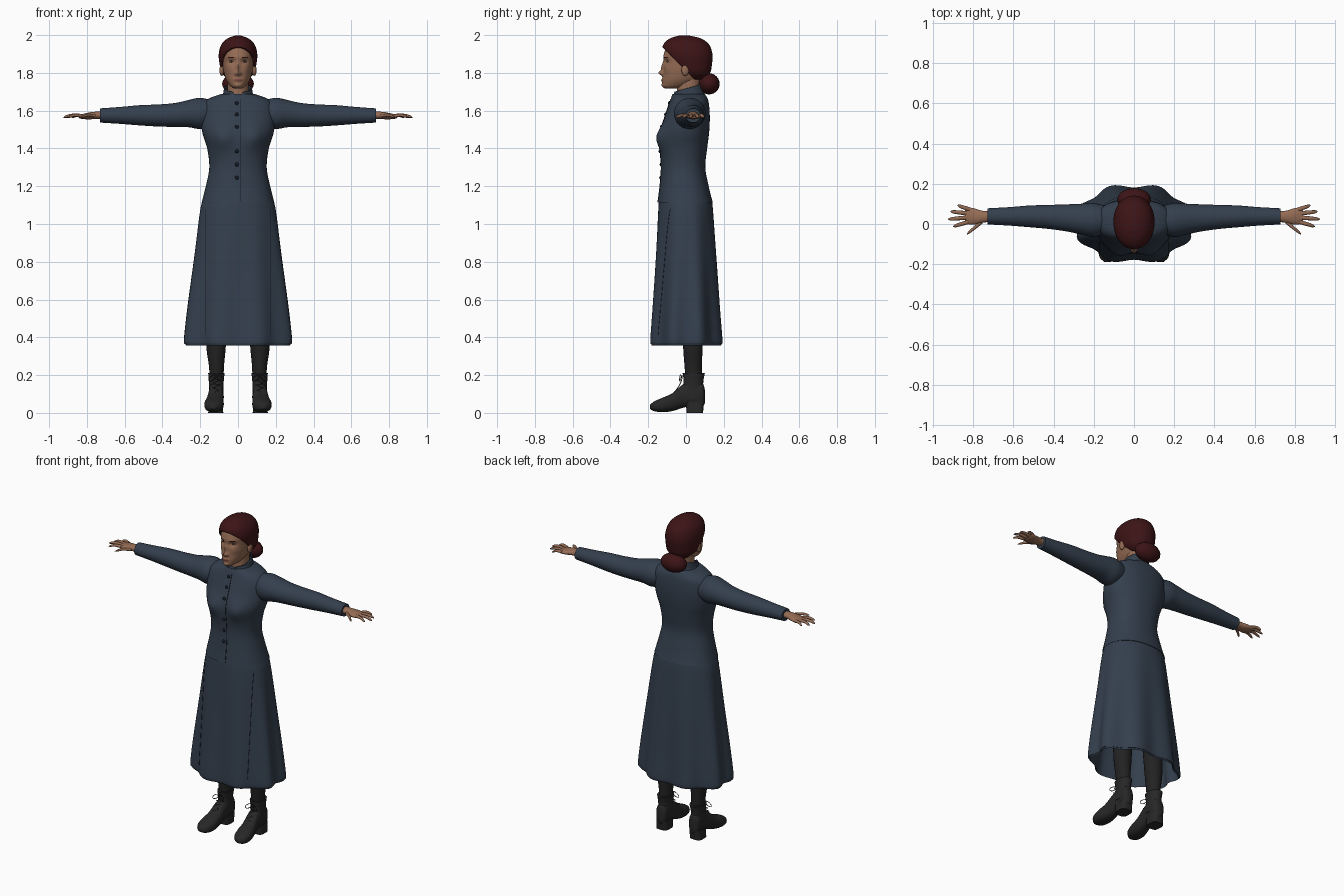
import bpy
import bmesh
from math import sin, cos, pi, exp, atan2, copysign
from mathutils import Vector
from mathutils.bvhtree import BVHTree

default_cube = bpy.data.objects.get("Cube")
if default_cube:
    bpy.data.objects.remove(default_cube, do_unlink=True)


def material(name, *rgb):
    mat = bpy.data.materials.new(name)
    mat.use_nodes = True
    mat.diffuse_color = (*rgb, 1)
    mat.node_tree.nodes["Principled BSDF"].inputs["Base Color"].default_value = (*rgb, 1)
    return mat


NAVY = material("navy wool", .034, .05, .075)
TRIM = material("dark trim", .008, .011, .018)
SKIN = material("skin", .3, .15, .09)
HAIR = material("auburn hair", .046, .007, .008)
BOOT = material("black leather", .02, .02, .02)
STOCKING = material("charcoal stocking", .016, .016, .017)
LACE = material("grey lace", .04, .038, .036)
LIP = material("lip", .2, .07, .05)
EYE = material("eye white", .25, .21, .18)
IRIS = material("iris", .02, .014, .01)


def finish(obj, mats, mirror=False):
    """Assign materials, smooth the faces and optionally mirror across x."""
    for mat in mats:
        obj.data.materials.append(mat)
    bpy.ops.object.select_all(action="DESELECT")
    obj.select_set(True)
    bpy.context.view_layer.objects.active = obj
    if obj.type == "MESH":
        bpy.ops.object.shade_smooth_by_angle(angle=pi / 3.5)
    if mirror:
        obj.modifiers.new("mirror", "MIRROR")
    return obj


def smooth_rings(rings, steps):
    """Catmull-Rom interpolation through the given cross-sections."""
    pts = [Vector(r) for r in rings]
    pts = [pts[0]] + pts + [pts[-1]]
    for a, b, c, d in zip(pts, pts[1:], pts[2:], pts[3:]):
        for i in range(steps):
            t = i / steps
            yield (b * 2 + (c - a) * t + (a * 2 - b * 5 + c * 4 - d) * t * t
                   + (b * 3 - a - c * 3 + d) * t ** 3) / 2
    yield pts[-1]


def loft(name, rings, mats, axis="z", sides=32, steps=5, power=2.0,
         shape=None, mirror=False, caps=True):
    """Skin over sections (position, centre, half width, low, high)."""
    bm = bmesh.new()
    loops = []
    for t, centre, half, low, high in smooth_rings(rings, steps):
        loop = []
        for k in range(sides):
            a = 2 * pi * k / sides
            c, s = (copysign(abs(f) ** (2 / power), f) for f in (cos(a), sin(a)))
            u, v = centre + half * c, (low + high) / 2 + (high - low) / 2 * s
            co = Vector({"z": (u, v, t), "x": (t, u, v), "y": (u, t, v)}[axis])
            loop.append(bm.verts.new(shape(co) if shape else co))
        loops.append(loop)
    for p, q in zip(loops, loops[1:]):
        for k in range(sides):
            n = (k + 1) % sides
            bm.faces.new((p[k], p[n], q[n], q[k]))
    if caps:
        bm.faces.new(loops[0])
        bm.faces.new(loops[-1])
    bmesh.ops.recalc_face_normals(bm, faces=bm.faces)
    mesh = bpy.data.meshes.new(name)
    bm.to_mesh(mesh)
    bm.free()
    obj = bpy.data.objects.new(name, mesh)
    bpy.context.collection.objects.link(obj)
    return finish(obj, mats, mirror)


def ball(name, centre, radii, mat, mirror=False):
    x, y, z = centre
    rings = [(z - radii[2] * cos(a), x, radii[0] * sin(a) + 1e-4,
              y - radii[1] * sin(a), y + radii[1] * sin(a) + 1e-4)
             for a in (pi * i / 12 for i in range(13))]
    return loft(name, rings, [mat], sides=20, steps=1, mirror=mirror)


def cord(name, points, radius, mat, mirror=False):
    curve = bpy.data.curves.new(name, "CURVE")
    curve.dimensions = "3D"
    curve.bevel_depth = radius
    curve.bevel_resolution = 1
    line = curve.splines.new("POLY")
    line.points.add(len(points) - 1)
    for p, co in zip(line.points, points):
        p.co = (*co, 1)
    obj = bpy.data.objects.new(name, curve)
    bpy.context.collection.objects.link(obj)
    return finish(obj, [mat], mirror)


def front_finder(obj):
    """Return a function giving the frontmost point of a part at x, z."""
    tree = BVHTree.FromPolygons([v.co for v in obj.data.vertices],
                                [p.vertices[:] for p in obj.data.polygons])
    return lambda x, z: tree.ray_cast(Vector((x, -1, z)), Vector((0, 1, 0)))[0]


def bumps(table):
    """Push the front surface forward by soft mounds (x, z, width, height, depth)."""
    def shape(co):
        if co.y < -.02:
            co.y -= sum(d * exp(-((abs(co.x) - x) / w) ** 2 - ((co.z - z) / h) ** 2)
                        for x, z, w, h, d in table)
        return co
    return shape


# Jacket
jacket = loft("jacket", [
    (1.115, 0, .192, -.15, .142), (1.15, 0, .183, -.145, .132),
    (1.21, 0, .168, -.138, .118), (1.3, 0, .152, -.132, .102),
    (1.4, 0, .163, -.138, .112), (1.48, 0, .188, -.137, .122),
    (1.56, 0, .197, -.115, .126), (1.63, 0, .188, -.092, .122),
    (1.665, 0, .152, -.08, .114), (1.688, 0, .09, -.072, .1)],
    [NAVY], sides=64, power=2.25, shape=bumps([(.085, 1.455, .055, .06, .028)]))
on_jacket = front_finder(jacket)
opening = [on_jacket(.014, 1.12 + .02 * i) for i in range(28)]
cord("jacket_opening", opening, .002, TRIM)
for i, z in enumerate((1.64, 1.58, 1.515, 1.385, 1.315, 1.245)):
    ball(f"button_{i + 1}", on_jacket(-.006, z), (.01, .007, .01), TRIM)


# Standing collar, lower in front with a notch
def collar_shape(co):
    lift = (co.z - 1.665) / .05
    co.z += lift * .25 * (co.y - .01)
    if co.y < 0:
        co.z -= lift * .03 * max(0, 1 - abs(co.x) / .03)
    return co


collar = loft("collar", [(1.665, 0, .09, -.078, .102), (1.69, 0, .079, -.072, .096),
                         (1.72, 0, .074, -.068, .092)],
              [NAVY], sides=64, shape=collar_shape, caps=False)
collar.modifiers.new("thickness", "SOLIDIFY").thickness = .007

# Sleeves
loft("sleeves", [
    (.14, .02, .07, 1.52, 1.655), (.2, .02, .084, 1.503, 1.668),
    (.26, .024, .077, 1.512, 1.657), (.33, .03, .068, 1.514, 1.641),
    (.42, .035, .06, 1.516, 1.633), (.52, .038, .054, 1.522, 1.629),
    (.62, .038, .046, 1.53, 1.62), (.73, .038, .04, 1.537, 1.612)],
    [NAVY], axis="x", mirror=True)

# Hands
loft("palms", [
    (.7, .038, .026, 1.555, 1.598), (.75, .036, .029, 1.556, 1.595),
    (.79, .037, .039, 1.554, 1.59), (.825, .041, .042, 1.556, 1.582),
    (.842, .042, .036, 1.561, 1.578)], [SKIN], axis="x", mirror=True)
fingers = {"index": (.825, .01, .9, -.012), "middle": (.83, .032, .925, .024),
           "ring": (.83, .053, .914, .062), "little": (.82, .073, .878, .092),
           "thumb": (.755, .012, .832, -.05)}
for name, (x0, y0, x1, y1) in fingers.items():
    sections = []
    for f, r in ((0, .011), (.5, .01), (.85, .008), (1, .002)):
        y, z = y0 + (y1 - y0) * f, 1.572 + .008 * sin(pi * f) - .008 * f
        sections.append((x0 + (x1 - x0) * f, y, r, z - r * .8, z + r * .8))
    loft(name + "_fingers", sections, [SKIN], axis="x", sides=12, mirror=True)


# Skirt with folds deepening towards the hem
def skirt_folds(co):
    depth = max(0, min(1, (1.14 - co.z) / .75))
    k = 1 - .055 * depth * cos(8 * atan2(co.y * 1.48, co.x))
    return Vector((co.x * k, co.y * k, co.z))


skirt = loft("skirt", [
    (1.14, 0, .176, -.14, .132), (1.08, 0, .2, -.147, .143),
    (.8, 0, .238, -.163, .165), (.55, 0, .27, -.178, .181),
    (.39, 0, .285, -.188, .192), (.366, 0, .278, -.184, .188),
    (.39, 0, .268, -.176, .18), (.7, 0, .235, -.155, .157)],
    [NAVY], sides=128, power=2.15, shape=skirt_folds)
on_skirt = front_finder(skirt)
cord("skirt_seams", [on_skirt(.17, 1.08 - .035 * i) for i in range(20)], .0015, TRIM, True)

# Stockings
loft("stockings", [(.16, .113, .036, 0, .085), (.25, .114, .04, -.008, .084),
                   (.36, .116, .052, -.016, .088), (.6, .11, .06, -.03, .09)],
     [STOCKING], mirror=True)

# Ankle boots with block heels
loft("boot_feet", [
    (.1, .115, .014, .05, .12), (.085, .115, .034, .036, .16),
    (.03, .115, .038, .036, .17), (-.02, .117, .04, .026, .148),
    (-.07, .122, .046, .01, .105), (-.12, .127, .051, .004, .082),
    (-.165, .13, .041, .008, .063), (-.19, .132, .014, .02, .044)],
    [BOOT], axis="y", power=2.4, mirror=True)
loft("boot_shafts", [(.08, .115, .04, -.04, .097), (.13, .115, .038, -.02, .092),
                     (.17, .115, .039, -.013, .092), (.212, .114, .044, -.018, .1)],
     [BOOT], mirror=True)
loft("boot_heels", [(0, .118, .04, .004, .09), (.06, .116, .037, -.002, .096)],
     [BOOT], power=3.5, steps=1, mirror=True)

# Boot laces: a zigzag and two bow loops
zigzag = [(.116 + .016 * (-1) ** i, -.02 - .045 * (1 - i / 7) ** 2, .107 + .013 * i)
          for i in range(8)]
cord("boot_laces", zigzag, .0025, LACE, True)
for side, name in ((-1, "inner"), (1, "outer")):
    loop = [(.115 + side * .02 * (1 - cos(a)), -.024 - .01 * sin(a / 2),
             .195 + .013 * sin(a) - .01 * (1 - cos(a))) for a in (pi * i / 8 for i in range(17))]
    cord(name + "_lace_loops", loop, .002, LACE, True)

# Neck
loft("neck", [(1.62, 0, .064, -.05, .085), (1.7, 0, .056, -.048, .075),
              (1.8, 0, .056, -.045, .08)], [SKIN])

# Head with sculpted features
head = loft("head", [
    (1.718, 0, .022, -.112, -.04), (1.732, 0, .042, -.124, .02),
    (1.765, 0, .064, -.124, .075), (1.81, 0, .077, -.12, .105),
    (1.85, 0, .082, -.119, .122), (1.9, 0, .084, -.117, .125),
    (1.95, 0, .07, -.095, .1), (1.98, 0, .035, -.05, .05)],
    [SKIN, LIP, HAIR], sides=112, steps=10, power=2.1, shape=bumps([
        (0, 1.799, .012, .013, .022), (0, 1.828, .009, .026, .012),
        (.013, 1.795, .007, .008, .008), (.034, 1.86, .019, .013, -.012),
        (.03, 1.884, .03, .009, .003), (0, 1.762, .02, .009, .007),
        (0, 1.733, .02, .011, .006), (.047, 1.82, .02, .02, .004)]))
for face in head.data.polygons:
    x, y, z = face.center
    if y < -.06 and (x / .023) ** 2 + ((z - 1.762) / .007) ** 2 < 1:
        face.material_index = 1
    elif y < -.05 and ((abs(x) - .036) / .018) ** 2 + ((z - 1.882) / .0035) ** 2 < 1:
        face.material_index = 2

# Eyes and ears
eye = front_finder(head)(.034, 1.86)
ball("eyes", eye + Vector((0, .003, 0)), (.014, .006, .006), EYE, True)
ball("irises", eye - Vector((0, .001, 0)), (.0055, .0035, .0055), IRIS, True)
ball("ears", (.086, -.004, 1.815), (.012, .02, .031), SKIN, True)

# Swept-back hair, trimmed along a slanted hairline
hair = loft("hair", [
    (1.765, 0, .05, .02, .1), (1.8, 0, .086, -.06, .128),
    (1.85, 0, .098, -.1, .138), (1.9, 0, .102, -.124, .14),
    (1.95, 0, .088, -.12, .122), (1.982, 0, .056, -.085, .08),
    (1.998, 0, .015, -.035, .015)], [HAIR], sides=64, power=2.1)
bm = bmesh.new()
bm.from_mesh(hair.data)
bmesh.ops.bisect_plane(bm, geom=bm.verts[:] + bm.edges[:] + bm.faces[:],
                       plane_co=(0, 0, 1.812), plane_no=(0, 1, 1), clear_inner=True)
bm.to_mesh(hair.data)
bm.free()
hair.modifiers.new("thickness", "SOLIDIFY").thickness = .018

# Low bun
ball("hair_bun", (0, .122, 1.742), (.084, .056, .056), HAIR)
